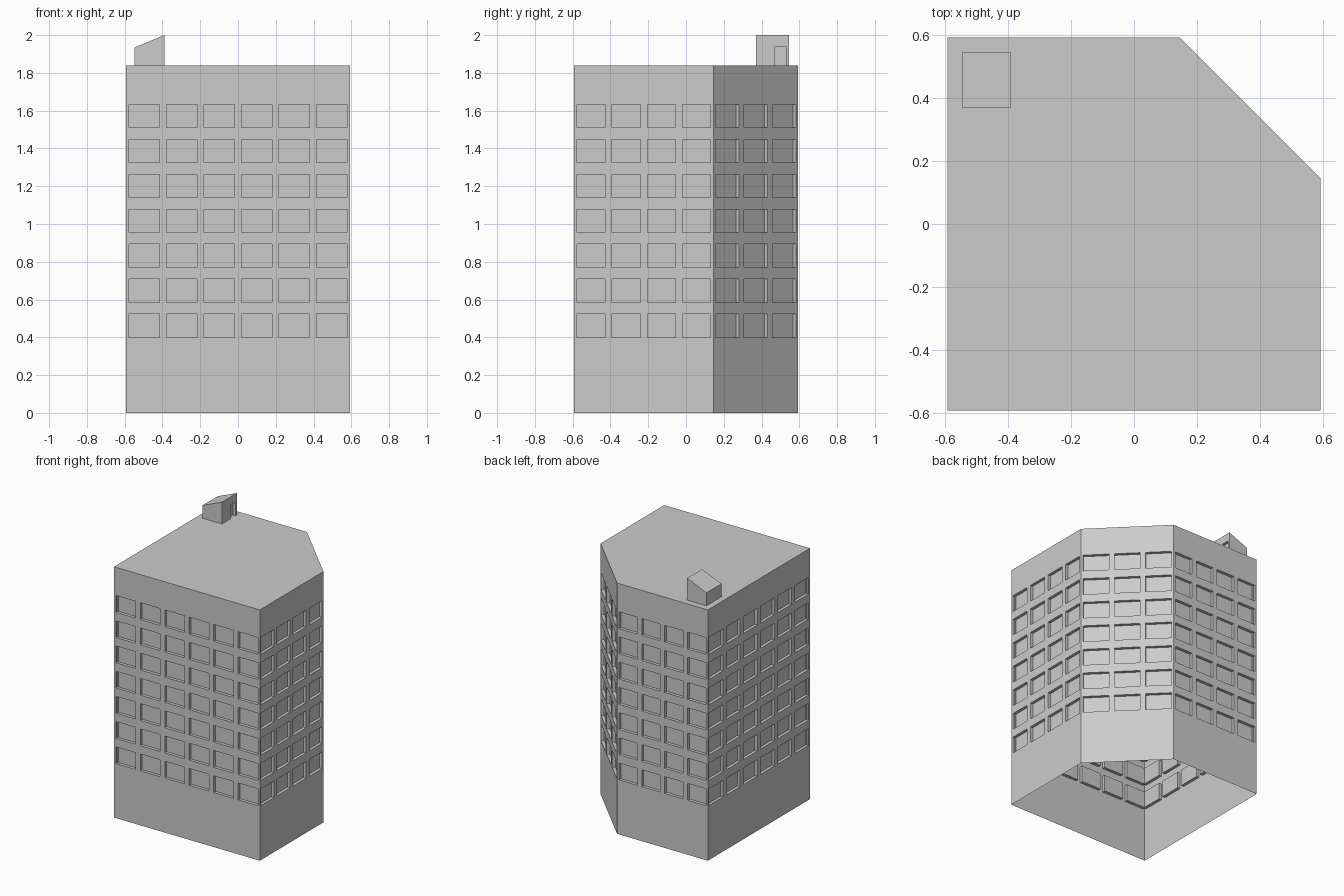
import bpy, bmesh
from mathutils import Vector

if "Cube" in bpy.data.objects:
    bpy.data.objects.remove(bpy.data.objects["Cube"])

H = 1.84          # roof height
R = 0.592         # half footprint
C = 0.145         # start of the chamfered corner
UP = Vector((0, 0, 1))


def finish(bm, name):
    bmesh.ops.remove_doubles(bm, verts=bm.verts, dist=0.0005)
    mesh = bpy.data.meshes.new(name)
    bm.to_mesh(mesh)
    bm.free()
    ob = bpy.data.objects.new(name, mesh)
    bpy.context.collection.objects.link(ob)
    return ob


def quad(bm, pts):
    bm.faces.new([bm.verts.new(p) for p in pts])


def pocket_wall(bm, a, b, s_spans, z_spans, z0, z1, depth):
    """Vertical wall from a to b with recessed panes at every span crossing."""
    a, b = Vector((*a, 0)), Vector((*b, 0))
    d = (b - a).normalized()
    inward = UP.cross(d) * depth
    s_cuts = [0] + [v for sp in s_spans for v in sp] + [(b - a).length]
    z_cuts = [z0] + [v for sp in z_spans for v in sp] + [z1]
    for i in range(len(s_cuts) - 1):
        for j in range(len(z_cuts) - 1):
            if z_cuts[j + 1] - z_cuts[j] < 1e-5:
                continue
            p = [a + d * s + UP * z for s, z in (
                (s_cuts[i], z_cuts[j]), (s_cuts[i + 1], z_cuts[j]),
                (s_cuts[i + 1], z_cuts[j + 1]), (s_cuts[i], z_cuts[j + 1]))]
            if i % 2 and j % 2:
                q = [v + inward for v in p]
                quad(bm, q)
                for k in range(4):
                    n = (k + 1) % 4
                    quad(bm, (p[k], p[n], q[n], q[k]))
            else:
                quad(bm, p)


def columns(length, n, margin=0.015, gap=0.037):
    w = (length - 2 * margin - (n - 1) * gap) / n
    return [(margin + i * (w + gap), margin + i * (w + gap) + w) for i in range(n)]


# Tower: walls with window pockets, flat roof, open underneath
foot = [(-R, -R), (R, -R), (R, C), (C, R), (-R, R)]
counts = [6, 4, 3, 4, 6]
rows = [(0.40 + 0.185 * i, 0.523 + 0.185 * i) for i in range(7)]
bm = bmesh.new()
for i, n in enumerate(counts):
    a, b = foot[i], foot[(i + 1) % 5]
    length = (Vector(b) - Vector(a)).length
    pocket_wall(bm, a, b, columns(length, n), rows, 0, H, 0.022)
quad(bm, [(x, y, H) for x, y in foot])
finish(bm, "tower")

# Rooftop stair hut with sloped roof and a door recess on its tall side
x0, x1, y0, y1, zl, zh = -0.547, -0.39, 0.37, 0.545, 1.935, 2.0
bm = bmesh.new()
pocket_wall(bm, (x1, y0), (x1, y1), [(0.10, 0.16)], [(H, H + 0.10)], H, zh, 0.02)
quad(bm, [(x0, y1, H), (x0, y0, H), (x0, y0, zl), (x0, y1, zl)])
quad(bm, [(x0, y0, H), (x1, y0, H), (x1, y0, zh), (x0, y0, zl)])
quad(bm, [(x1, y1, H), (x0, y1, H), (x0, y1, zl), (x1, y1, zh)])
quad(bm, [(x0, y0, zl), (x1, y0, zh), (x1, y1, zh), (x0, y1, zl)])
finish(bm, "stair_hut")
